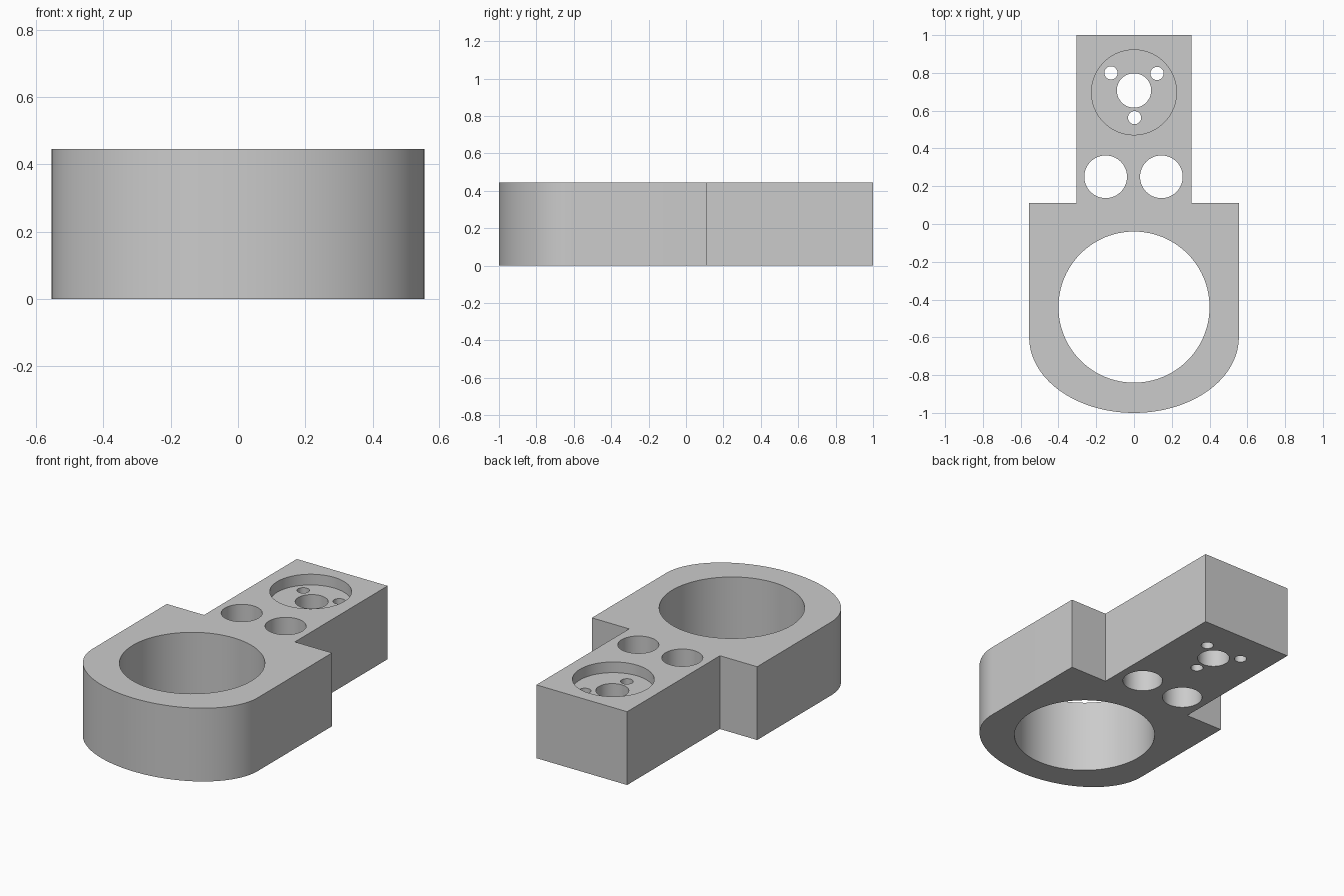
import bpy, bmesh
from math import sin, cos, pi

cube = bpy.data.objects.get("Cube")
if cube:
    bpy.data.objects.remove(cube, do_unlink=True)

HEIGHT = 0.445

grey = bpy.data.materials.new("plain grey")
grey.use_nodes = True
colour = (0.6, 0.6, 0.6, 1)
grey.diffuse_color = colour
grey.node_tree.nodes["Principled BSDF"].inputs["Base Color"].default_value = colour


def prism(name, outline, z0, z1):
    """Extrude a flat outline from z0 to z1."""
    bm = bmesh.new()
    face = bm.faces.new([bm.verts.new((x, y, z0)) for x, y in outline])
    top = bmesh.ops.extrude_face_region(bm, geom=[face])["geom"]
    verts = [v for v in top if isinstance(v, bmesh.types.BMVert)]
    bmesh.ops.translate(bm, verts=verts, vec=(0, 0, z1 - z0))
    bmesh.ops.recalc_face_normals(bm, faces=bm.faces)
    mesh = bpy.data.meshes.new(name)
    bm.to_mesh(mesh)
    bm.free()
    mesh.materials.append(grey)
    obj = bpy.data.objects.new(name, mesh)
    bpy.context.collection.objects.link(obj)
    return obj


def arc(x, y, rx, ry, start, end, steps):
    angles = [start + (end - start) * i / steps for i in range(steps + 1)]
    return [(x + rx * cos(a), y + ry * sin(a)) for a in angles]


def drill(body, x, y, radius, floor=-0.1, steps=64):
    """Cut a round hole from above, down to the given floor."""
    circle = arc(x, y, radius, radius, 0, 2 * pi, steps)[:-1]
    cutter = prism("hole_cutter", circle, floor, HEIGHT + 0.1)
    cutter.hide_render = True
    cut = body.modifiers.new("hole", "BOOLEAN")
    cut.operation = "DIFFERENCE"
    cut.solver = "EXACT"
    cut.object = cutter
    bpy.ops.object.modifier_apply(modifier=cut.name)
    bpy.data.objects.remove(cutter, do_unlink=True)


# Body: wide ring end with a rounded front, narrow arm at the back
outline = arc(0, -0.6, 0.555, 0.4, pi, 2 * pi, 64)
outline += [(0.555, 0.11), (0.305, 0.11), (0.305, 1),
            (-0.305, 1), (-0.305, 0.11), (-0.555, 0.11)]
body = prism("clamp_body", outline, 0, HEIGHT)
bpy.context.view_layer.objects.active = body
body.select_set(True)

# Large bore and the pair of holes beside it
drill(body, 0, -0.44, 0.4, steps=96)
for x in (-0.15, 0.145):
    drill(body, x, 0.25, 0.113)

# Shallow round recess with a centre hole and three screw holes
drill(body, 0, 0.697, 0.225, floor=HEIGHT - 0.065, steps=80)
drill(body, 0, 0.707, 0.091)
for x, y in ((-0.122, 0.8), (0.122, 0.797), (0.003, 0.563)):
    drill(body, x, y, 0.035, steps=32)

bpy.ops.object.shade_smooth_by_angle(angle=pi / 6)
